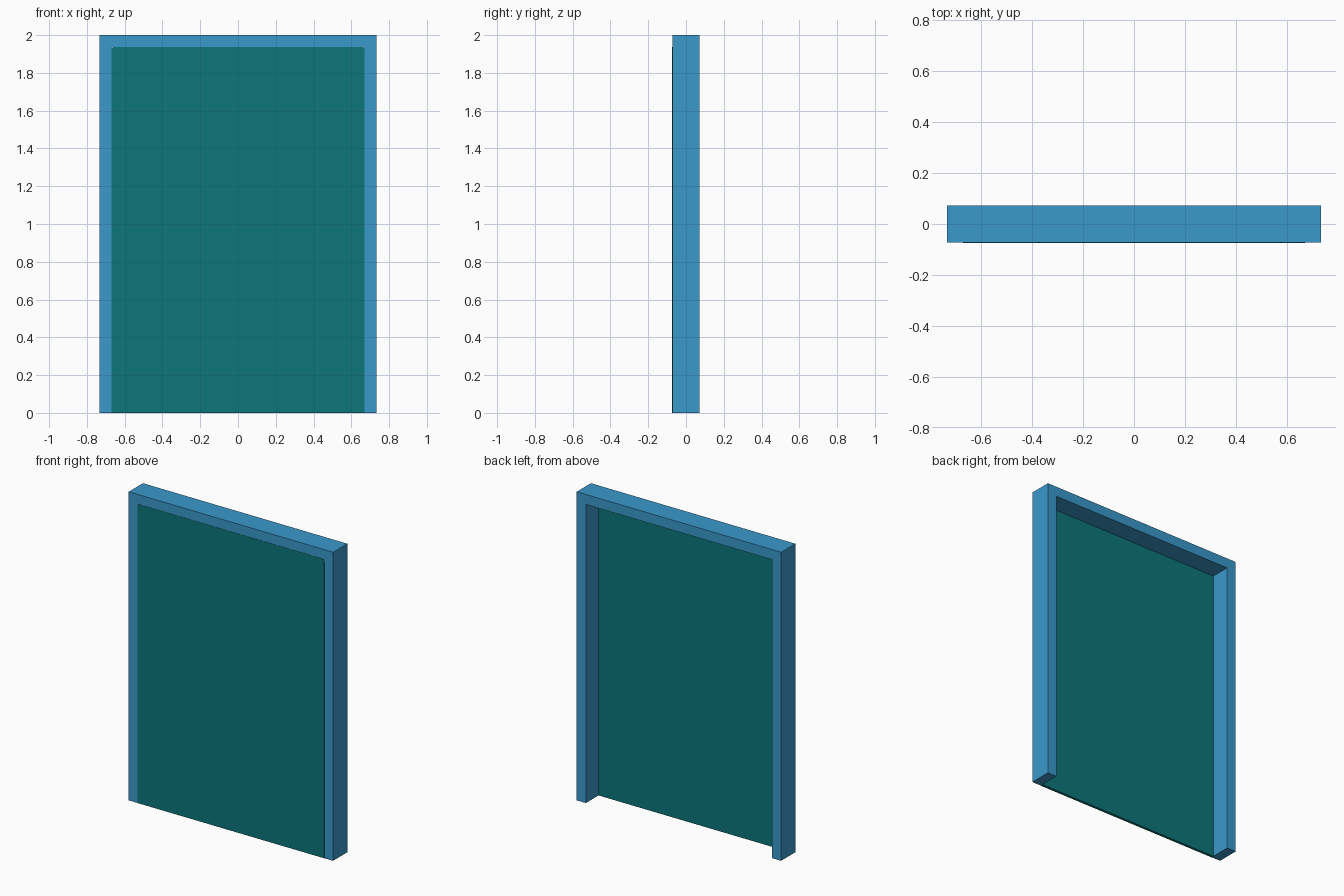
import bpy, bmesh, math

if "Cube" in bpy.data.objects:
    bpy.data.objects.remove(bpy.data.objects["Cube"])

W, H, D = 0.733, 2.0, 0.0725      # half width, height, half depth
OW, OH = 0.667, 1.935             # opening half width and height


def material(name, rgb):
    m = bpy.data.materials.new(name)
    m.diffuse_color = (*rgb, 1)
    m.use_nodes = True
    m.node_tree.nodes["Principled BSDF"].inputs["Base Color"].default_value = m.diffuse_color
    return m


def extrude_outline(name, pts, y0, y1, mat):
    """Extrude an XZ outline from y0 (front) to y1 (back)."""
    bm = bmesh.new()
    face = bm.faces.new([bm.verts.new((x, y0, z)) for x, z in pts])
    ret = bmesh.ops.extrude_face_region(bm, geom=[face])
    for v in ret["geom"]:
        if isinstance(v, bmesh.types.BMVert):
            v.co.y = y1
    bmesh.ops.recalc_face_normals(bm, faces=bm.faces)
    me = bpy.data.meshes.new(name)
    bm.to_mesh(me)
    bm.free()
    me.materials.append(mat)
    ob = bpy.data.objects.new(name, me)
    bpy.context.collection.objects.link(ob)
    return ob


blue = material("frame blue", (0.042, 0.314, 0.597))
teal = material("panel teal", (0.004, 0.181, 0.195))

# Door frame: two jambs and a lintel as one U-shaped profile
extrude_outline("door_frame",
                [(-W, 0), (-W, H), (W, H), (W, 0),
                 (OW, 0), (OW, OH), (-OW, OH), (-OW, 0)], -D, D, blue)

# Door panel: thin sheet at the front with rounded upper corners,
# lapping slightly over the frame so the corners stay closed
r = 0.02
pw, ph = OW + 0.003, OH + 0.003
right = [(pw - r + r * math.cos(a), ph - r + r * math.sin(a))
         for a in (math.radians(15 * i) for i in range(7))]
outline = [(pw, 0)] + right + [(-x, z) for x, z in reversed(right)] + [(-pw, 0)]
extrude_outline("door_panel", outline, -D - 0.0015, -D + 0.016, teal)
